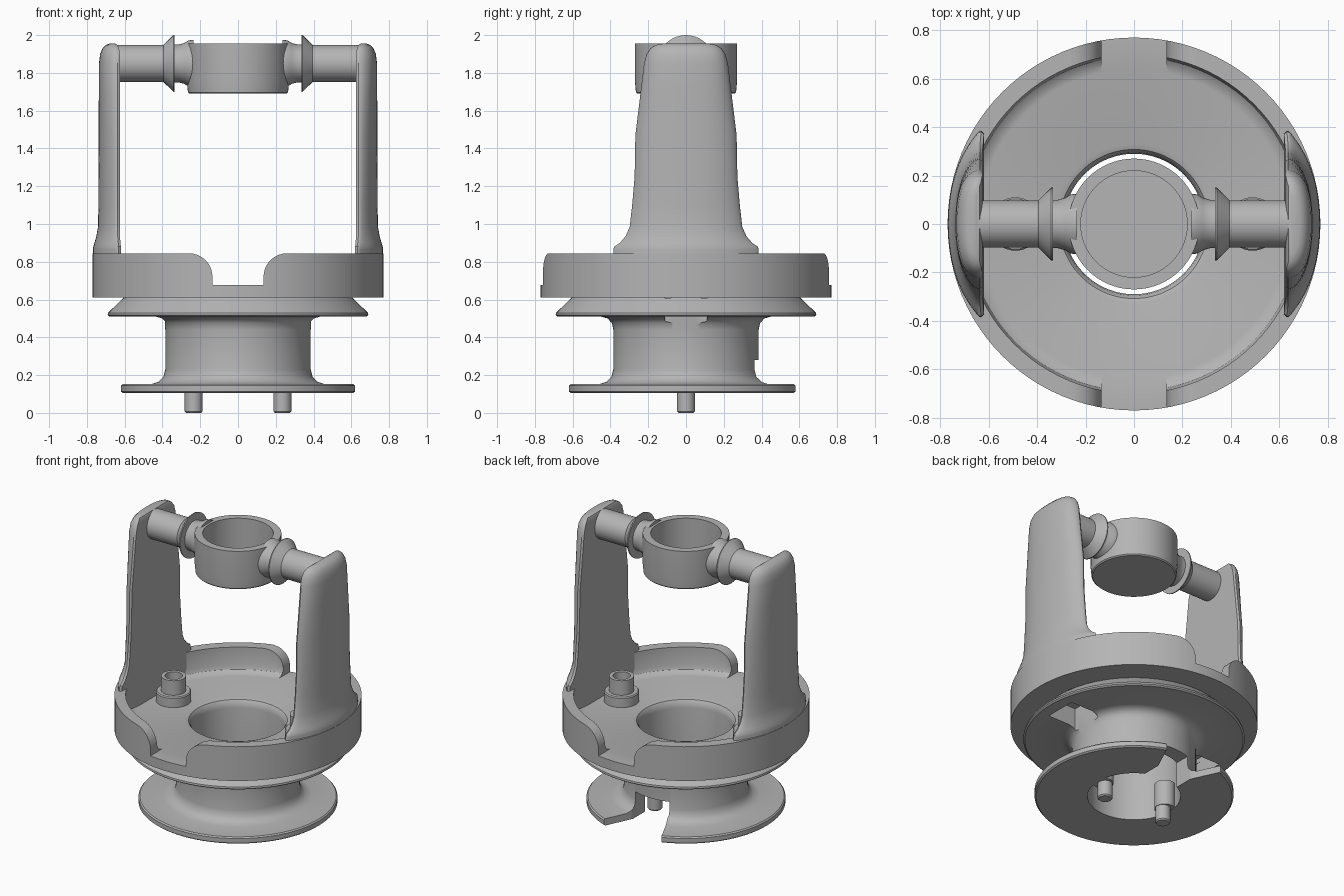
import bpy, bmesh
from math import pi, sin, cos, sqrt, radians
from mathutils import Matrix

cube = bpy.data.objects.get("Cube")
if cube:
    bpy.data.objects.remove(cube)

grey = bpy.data.materials.new("plain_grey")
grey.use_nodes = True
tone = (0.46, 0.46, 0.46, 1)
grey.diffuse_color = tone
grey.node_tree.nodes["Principled BSDF"].inputs["Base Color"].default_value = tone


def finish(name, bm, matrix=None, smooth=True):
    """Turn a bmesh into a named, shaded object."""
    if matrix:
        bmesh.ops.transform(bm, matrix=matrix, verts=bm.verts)
    bmesh.ops.recalc_face_normals(bm, faces=bm.faces)
    mesh = bpy.data.meshes.new(name)
    bm.to_mesh(mesh)
    bm.free()
    mesh.materials.append(grey)
    obj = bpy.data.objects.new(name, mesh)
    bpy.context.collection.objects.link(obj)
    if smooth:
        shade(obj)
    return obj


def shade(obj):
    bpy.ops.object.select_all(action="DESELECT")
    obj.select_set(True)
    bpy.context.view_layer.objects.active = obj
    bpy.ops.object.shade_smooth_by_angle(angle=radians(32))


def bridge(bm, a, b):
    for i in range(len(a)):
        j = (i + 1) % len(a)
        bm.faces.new((a[i], a[j], b[j], b[i]))


def revolve(name, profile, matrix=None, steps=48, smooth=True):
    """Spin a closed (radius, height) loop about z; points on the axis become poles."""
    bm = bmesh.new()
    loops = []
    for k in range(steps):
        a = 2 * pi * k / steps
        loops.append([bm.verts.new((r * cos(a), r * sin(a), z)) for r, z in profile])
    for k in range(steps):
        bridge(bm, loops[k], loops[(k + 1) % steps])
    bmesh.ops.remove_doubles(bm, verts=bm.verts, dist=1e-5)
    bmesh.ops.dissolve_degenerate(bm, dist=1e-5, edges=bm.edges)
    return finish(name, bm, matrix, smooth)


def prism(name, outline, low, high, matrix=None):
    """Extrude an xy outline from low to high."""
    bm = bmesh.new()
    a = [bm.verts.new((x, y, low)) for x, y in outline]
    b = [bm.verts.new((x, y, high)) for x, y in outline]
    bridge(bm, a, b)
    bm.faces.new(a)
    bm.faces.new(b)
    return finish(name, bm, matrix, False)


def rect(x0, x1, y0, y1):
    return [(x0, y0), (x1, y0), (x1, y1), (x0, y1)]


def rod(r, low, high):
    return [(0, low), (r, low), (r, high), (0, high)]


def cut(target, cutter):
    mod = target.modifiers.new("cut", "BOOLEAN")
    mod.operation = "DIFFERENCE"
    mod.solver = "EXACT"
    mod.object = cutter
    bpy.ops.object.select_all(action="DESELECT")
    target.select_set(True)
    bpy.context.view_layer.objects.active = target
    bpy.ops.object.modifier_apply(modifier=mod.name)
    bpy.data.objects.remove(cutter)


# Body: lower flange, neck, conical flange and walled tray in one turned profile
body = revolve("base_body", [
    (.29, .105), (.61, .105), (.62, .113), (.62, .144), (.612, .152), (.46, .152),
    (.42, .165), (.395, .19), (.385, .23), (.385, .44), (.392, .475), (.415, .5),
    (.45, .51), (.68, .51), (.69, .518), (.688, .53), (.605, .61), (.77, .61),
    (.77, .845), (.70, .845), (.70, .725), (.69, .697), (.67, .682), (.64, .675),
    (.33, .675), (.308, .668), (.295, .65), (.29, .62)], steps=96, smooth=False)

# Front and back gaps in the tray wall, with rounded wall corners
right = [(.135, .677)] + [(.26 - .125 * cos(t), .72 + .125 * sin(t))
                          for t in (pi / 2 * i / 8 for i in range(9))] + [(.26, .95)]
gap = right + [(-x, z) for x, z in reversed(right)]
upright = Matrix.Rotation(pi / 2, 4, "X")
for low, high in ((.5, .9), (-.9, -.5)):
    cut(body, prism("wall_gap_cutter", gap, low, high, upright))

# Rear slot through the neck, flaring across the lower flange
cut(body, prism("neck_slot_cutter", rect(-.13, .13, .2, .45), .05, .28))
cut(body, prism("flange_slot_cutter",
                [(-.13, .39), (.13, .39), (.275, .7), (-.275, .7)], .05, .2))

for side, word in ((1, "left"), (-1, "right")):
    # Pocket under the tray and the peg bore above it
    x0, x1 = sorted((side * .386, side * .6))
    cut(body, prism("pocket_cutter", rect(x0, x1, -.11, .11), .435, .64))
    at_peg = Matrix.Translation((side * .49, 0, 0))
    cut(body, revolve("bore_cutter", rod(.055, .6, .9), at_peg, 32, False))

    # Hollow stepped peg standing on the tray
    revolve(word + "_peg", [(.055, .66), (.11, .66), (.11, .738), (.104, .745),
                            (.078, .745), (.078, .845), (.055, .845)], at_peg, 40)

    # Locating pin and its boss inside the neck
    at_pin = Matrix.Translation((side * .235, 0, 0))
    revolve(word + "_pin", [(0, 0), (.04, 0), (.047, .008), (.047, .2), (0, .2)], at_pin, 32)
    revolve(word + "_pin_boss", rod(.065, .107, .28),
            Matrix.Translation((side * .25, 0, 0)), 32)

    # Upright arm: lofted sections of (height, half width, outer radius, inner face)
    bm = bmesh.new()
    rings = []
    for z, w, radius, inner in (
            (.64, .385, .768, .62), (.865, .385, .768, .62), (.88, .38, .766, .62),
            (.9, .35, .76, .622), (.935, .32, .75, .625), (.985, .298, .741, .625),
            (1.1, .285, .739, .625), (1.25, .272, .738, .625), (1.47, .268, .738, .625),
            (1.7, .24, .737, .625), (1.85, .222, .736, .625), (1.9, .208, .73, .626),
            (1.93, .188, .717, .63), (1.948, .16, .7, .638), (1.955, .12, .68, .65)):
        ring = []
        for i in range(33):
            u = sin(pi * (i / 32 - .5))
            y = w * u
            edge = inner + .012
            x = edge + (sqrt(radius ** 2 - y * y) - edge) * sqrt(max(0, 1 - abs(u) ** 6))
            ring.append((x, y))
        ring += [(inner, w * .97), (inner, -w * .97)]
        rings.append([bm.verts.new((side * x, y, z)) for x, y in ring])
    for a, b in zip(rings, rings[1:]):
        bridge(bm, a, b)
    bm.faces.new(rings[0])
    bm.faces.new(rings[-1])
    finish(word + "_arm", bm)

    # Cross rod with a flared root at the cup and a conical collar
    along = Matrix.Translation((0, 0, 1.85)) @ Matrix.Rotation(side * pi / 2, 4, "Y")
    revolve(word + "_rod", [(0, .235), (.125, .235), (.122, .262), (.108, .285), (.1, .315),
                            (.1, .335), (.15, .335), (.15, .342), (.098, .395),
                            (.098, .64), (0, .64)], along, 40)

shade(body)

# Open cup held between the rods
revolve("cup", [(0, 1.69), (.258, 1.69), (.265, 1.697), (.27, 1.75), (.27, 1.955),
                (.22, 1.955), (.22, 1.74), (0, 1.74)], steps=80)
